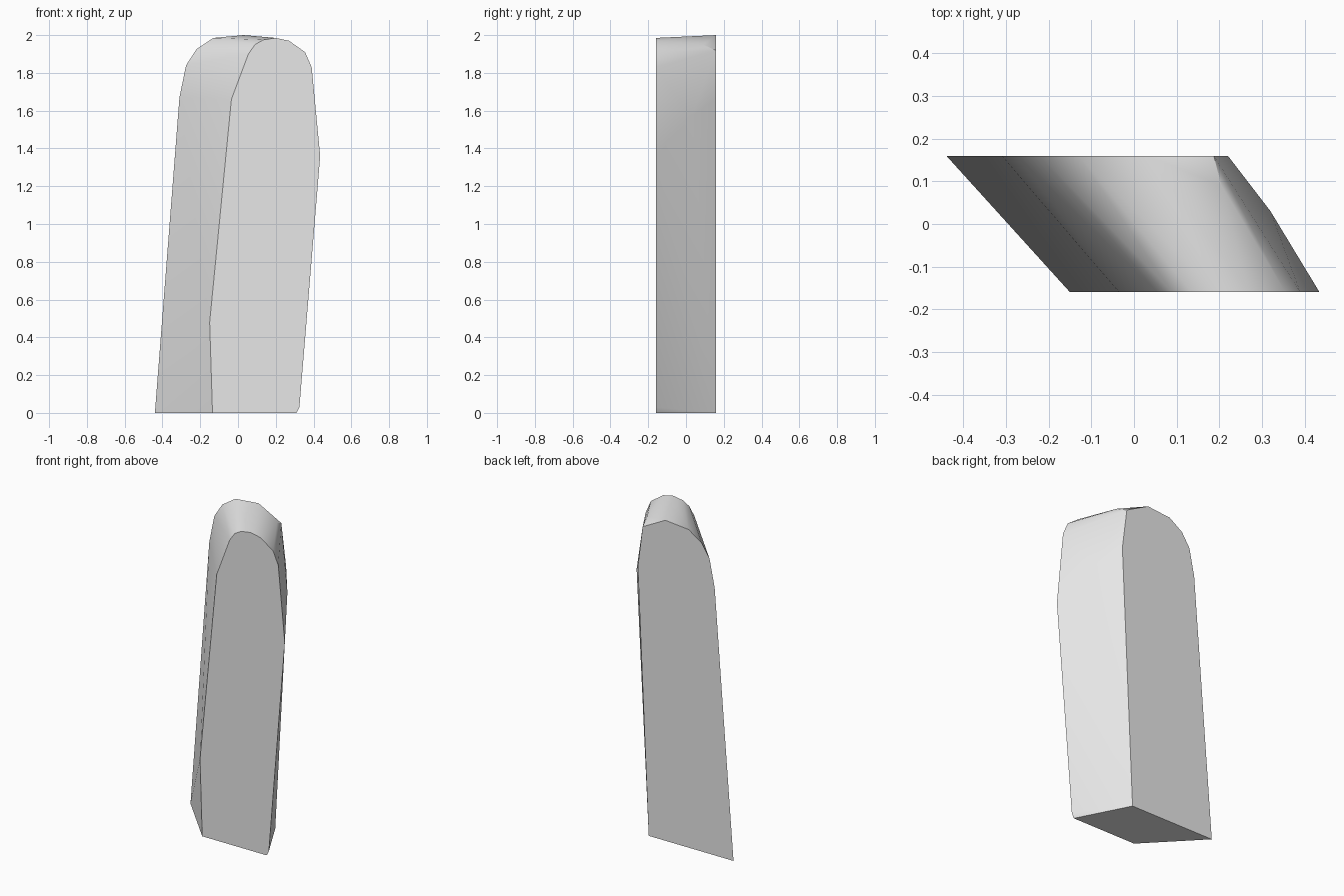
import bpy
import bmesh
import math

cube = bpy.data.objects.get("Cube")
if cube:
    bpy.data.objects.remove(cube, do_unlink=True)

# Grey stone material
grey = bpy.data.materials.new("light_grey")
grey.use_nodes = True
colour = (0.8, 0.8, 0.8, 1)
grey.diffuse_color = colour
grey.node_tree.nodes["Principled BSDF"].inputs["Base Color"].default_value = colour

DEPTH = 0.16

# Outlines of the two flat faces, as (x, z)
front_outline = [
    (-0.135, 0), (-0.15, 0.48), (-0.035, 1.66), (0.055, 1.9), (0.09, 1.95),
    (0.135, 1.975), (0.2, 1.985), (0.27, 1.97), (0.355, 1.91), (0.39, 1.83),
    (0.435, 1.36), (0.325, 0.03), (0.31, 0),
]
back_outline = [
    (-0.44, 0), (-0.31, 1.67), (-0.275, 1.84), (-0.22, 1.925), (-0.13, 1.985),
    (0.03, 2.0), (0.187, 1.918), (0.22, 1.66), (0.145, 0),
]
# Slight bulge on the left shoulder, as (x, y, z)
shoulder = [(0.32, 0.03, 1.57), (0.205, 0.09, 1.95)]

points = [(x, -DEPTH, z) for x, z in front_outline]
points += [(x, DEPTH, z) for x, z in back_outline]
points += shoulder

# Slanted slab wrapped around both outlines
bm = bmesh.new()
for p in points:
    bm.verts.new(p)
hull = bmesh.ops.convex_hull(bm, input=bm.verts[:])
loose = [v for v in bm.verts if not v.link_faces]
bmesh.ops.delete(bm, geom=loose, context="VERTS")
bmesh.ops.dissolve_limit(bm, angle_limit=math.radians(0.5),
                         verts=bm.verts[:], edges=bm.edges[:])
bmesh.ops.recalc_face_normals(bm, faces=bm.faces[:])

mesh = bpy.data.meshes.new("slanted_slab")
bm.to_mesh(mesh)
bm.free()
mesh.materials.append(grey)
slab = bpy.data.objects.new("slanted_slab", mesh)
bpy.context.collection.objects.link(slab)

# Soft sides with crisp flat faces
bpy.ops.object.select_all(action="DESELECT")
slab.select_set(True)
bpy.context.view_layer.objects.active = slab
bpy.ops.object.shade_smooth_by_angle(angle=math.radians(30))
